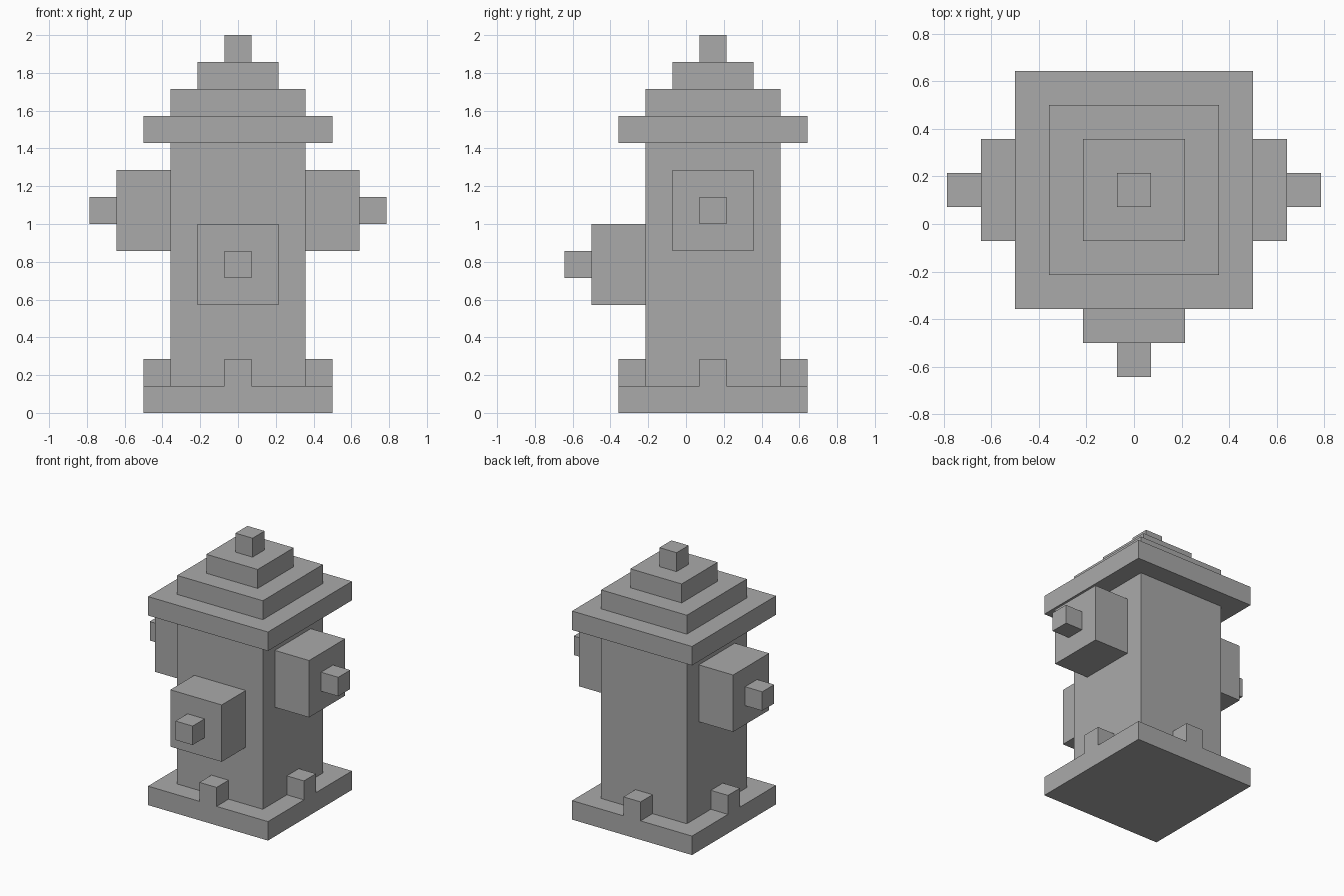
import bpy
import bmesh
from math import pi
from mathutils import Matrix, Vector

if "Cube" in bpy.data.objects:
    bpy.data.objects.remove(bpy.data.objects["Cube"], do_unlink=True)

U = 1 / 7                      # block unit
AXIS = Vector((0, U, 0))       # centre line of the column

grey = bpy.data.materials.new("plain grey")
grey.use_nodes = True
grey.diffuse_color = (0.4, 0.4, 0.4, 1)
grey.node_tree.nodes["Principled BSDF"].inputs["Base Color"].default_value = grey.diffuse_color


def block(name, size, centre, turn=0):
    """Box in block units, turned about the column's centre line."""
    place = (Matrix.Translation(AXIS) @ Matrix.Rotation(turn, 4, "Z")
             @ Matrix.Translation(Vector(centre) * U)
             @ Matrix.Diagonal((*(Vector(size) * U), 1)))
    bm = bmesh.new()
    bmesh.ops.create_cube(bm, size=1, matrix=place)
    mesh = bpy.data.meshes.new(name)
    bm.to_mesh(mesh)
    bm.free()
    mesh.materials.append(grey)
    obj = bpy.data.objects.new(name, mesh)
    bpy.context.collection.objects.link(obj)
    return obj


# Column: stacked square tiers (name, width, bottom, top)
for name, width, low, high in [
    ("base_plate", 7, 0, 1),
    ("barrel", 5, 1, 10),
    ("bonnet_brim", 7, 10, 11),
    ("bonnet_lower_tier", 5, 11, 12),
    ("bonnet_upper_tier", 3, 12, 13),
    ("top_nut", 1, 13, 14),
]:
    block(name, (width, width, high - low), (0, 0, (low + high) / 2))

# Base bolts on all four sides, outlets on three of them
sides = [("front", 0, 5.5), ("left", pi / 2, 7.5), ("back", pi, None), ("right", -pi / 2, 7.5)]
for side, turn, height in sides:
    block(side + "_base_bolt", (1, 1, 1), (0, -3, 1.5), turn)
    if height:
        block(side + "_outlet", (3, 2, 3), (0, -3.5, height), turn)
        block(side + "_outlet_nut", (1, 1, 1), (0, -5, height), turn)
